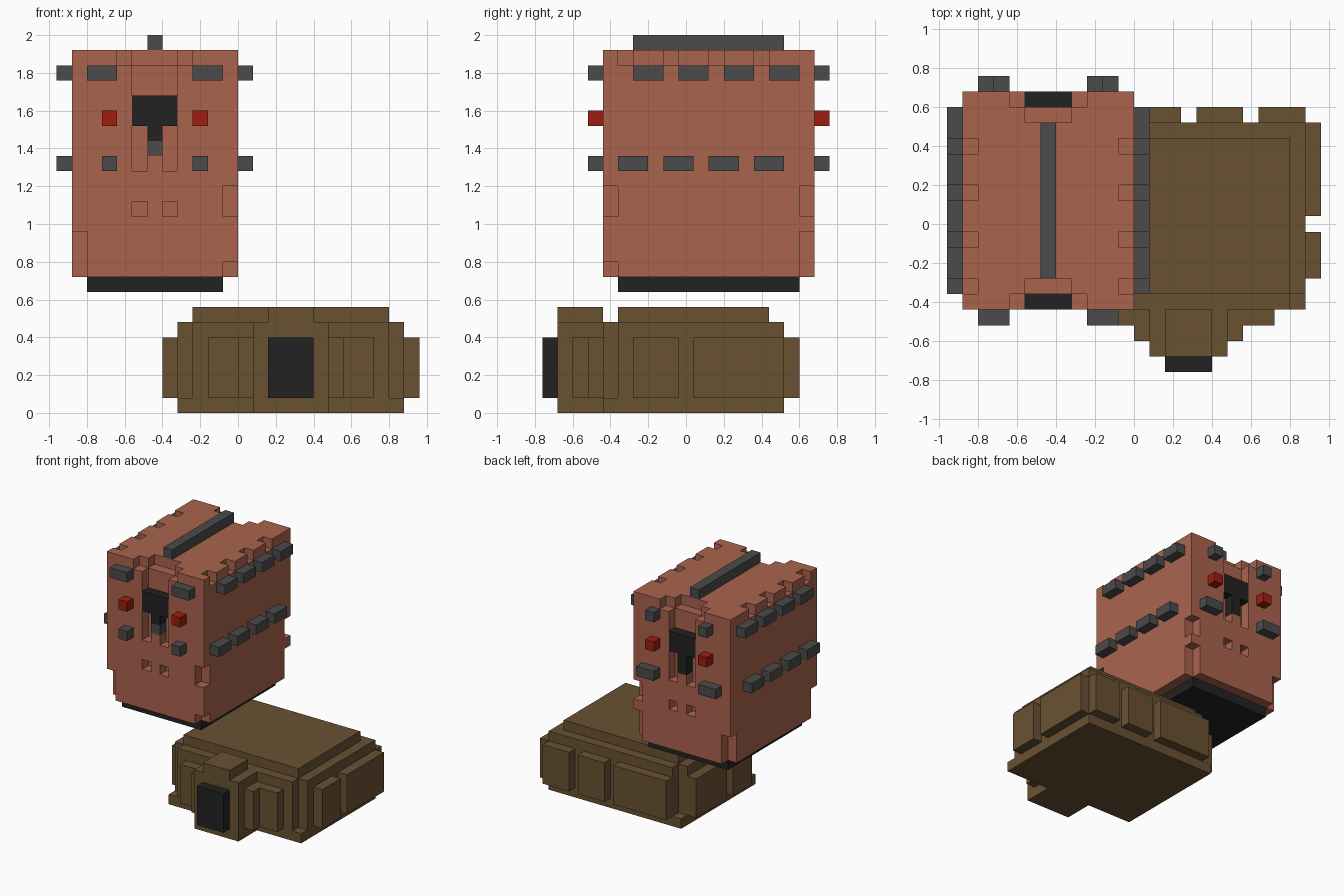
import bpy, bmesh
from mathutils import Vector
from itertools import product

UNIT = 0.08
ORIGIN = Vector((-0.96, -0.76, 0))

cube = bpy.data.objects.get("Cube")
if cube:
    bpy.data.objects.remove(cube, do_unlink=True)


def material(name, rgb):
    m = bpy.data.materials.new(name)
    m.use_nodes = True
    m.diffuse_color = (*rgb, 1)
    m.node_tree.nodes["Principled BSDF"].inputs["Base Color"].default_value = (*rgb, 1)
    return m


CLAY = material("clay_red", (0.40, 0.127, 0.076))
GREY = material("dark_grey", (0.07, 0.07, 0.07))
BLACK = material("near_black", (0.016, 0.016, 0.016))
RED = material("eye_red", (0.34, 0.013, 0.004))
BROWN = material("earth_brown", (0.141, 0.083, 0.032))


def cells(boxes):
    """Unit cells covered by boxes given as (x0, x1, y0, y1, z0, z1)."""
    out = set()
    for x0, x1, y0, y1, z0, z1 in boxes:
        out |= set(product(range(x0, x1), range(y0, y1), range(z0, z1)))
    return out


def blocks(name, mat, solid, cut=()):
    """Outer skin of the solid boxes minus the cut boxes, flat areas merged."""
    filled = cells(solid) - cells(cut)
    bm = bmesh.new()
    verts = {}

    def vert(p):
        if p not in verts:
            verts[p] = bm.verts.new(Vector(p) * UNIT + ORIGIN)
        return verts[p]

    for c in filled:
        for axis, side in product(range(3), (0, 1)):
            n = list(c)
            n[axis] += 2 * side - 1
            if tuple(n) in filled:
                continue
            u, v = (axis + 1) % 3, (axis + 2) % 3
            ring = []
            for du, dv in ((0, 0), (1, 0), (1, 1), (0, 1)):
                p = list(c)
                p[axis] += side
                p[u] += du
                p[v] += dv
                ring.append(vert(tuple(p)))
            bm.faces.new(ring if side else ring[::-1])
    bmesh.ops.dissolve_limit(bm, angle_limit=0.01, verts=bm.verts[:], edges=bm.edges[:])
    mesh = bpy.data.meshes.new(name)
    bm.to_mesh(mesh)
    bm.free()
    mesh.materials.append(mat)
    obj = bpy.data.objects.new(name, mesh)
    bpy.context.collection.objects.link(obj)
    return obj


# Upper body: recesses repeated on front and back
cuts = []
for y, inner in ((4, 5), (17, 16)):
    cuts += [(4, 9, y, y + 1, 23, 24),              # wide notch in the top edge
             (5, 8, inner, inner + 1, 23, 24),
             (5, 8, y, y + 1, 17, 24),              # nose channel
             (5, 6, y, y + 1, 16, 19), (7, 8, y, y + 1, 16, 19),
             (5, 6, y, y + 1, 13, 14), (7, 8, y, y + 1, 13, 14)]
# Notches along both side edges of the top
for x in (1, 11):
    cuts += [(x, x + 1, y, y + 1, 23, 24) for y in range(5, 15, 3)]
# Corner chips
cuts += [(11, 12, 4, 5, 13, 15), (11, 12, 17, 18, 13, 15), (11, 12, 4, 5, 9, 10),
         (11, 12, 17, 18, 9, 12), (1, 2, 4, 5, 9, 12), (1, 2, 17, 18, 9, 12)]
blocks("upper_body", CLAY, [(1, 12, 4, 18, 9, 24)], cuts)
blocks("upper_base_plate", BLACK, [(2, 11, 5, 17, 8, 9)])
blocks("top_ridge", GREY, [(6, 7, 6, 16, 24, 25)])

# Noses
blocks("front_nose", BLACK, [(5, 8, 4, 5, 19, 21), (6, 7, 4, 5, 18, 19)])
blocks("front_nose_tip", GREY, [(6, 7, 4, 5, 17, 18)])
blocks("back_nose", BLACK, [(5, 8, 17, 18, 19, 21), (6, 7, 17, 18, 17, 19)])

# Eyes
for name, y in (("front", 3), ("back", 18)):
    blocks(name + "_eyes", RED, [(x, x + 1, y, y + 1, 19, 20) for x in (3, 9)])

# Side studs in two staggered rows
for name, x in (("right", 0), ("left", 12)):
    blocks(name + "_studs", GREY,
           [(x, x + 1, y - z, y - z + 2, 22 - 6 * z, 23 - 6 * z)
            for y in range(6, 16, 3) for z in (0, 1)])

# Face studs: wide above on the front, wide below on the back
for name, y, wide, narrow in (("front", 3, 22, 16), ("back", 18, 16, 22)):
    blocks(name + "_studs", GREY,
           [(2, 4, y, y + 1, wide, wide + 1), (9, 11, y, y + 1, wide, wide + 1),
            (3, 4, y, y + 1, narrow, narrow + 1), (9, 10, y, y + 1, narrow, narrow + 1)])

# Lower body with chipped corners, raised lid and snout
lower = [(8, 23, 4, 16, 0, 6), (9, 22, 5, 15, 6, 7),
         (13, 18, 1, 4, 0, 6), (14, 17, 1, 4, 6, 7)]
# Raised panels around the walls
lower += [(a, b, 16, 17, 1, 5) for a, b in ((9, 15), (16, 19), (20, 23))]
lower += [(x, x + 1, a, b, 1, 5) for x in (7, 23) for a, b in ((6, 9), (10, 16))]
lower += [(a, b, 3, 4, 1, 5) for a, b in ((10, 13), (18, 21))]
lower += [(x, x + 1, 2, 4, 1, 5) for x in (12, 18)]
chips = [(8, 9, 4, 5, 1, 6), (22, 23, 4, 5, 1, 6), (8, 9, 15, 16, 1, 6)]
chips += [(7, 8, 15, 16, 1, 6)]
blocks("lower_body", BROWN, lower, chips)
blocks("snout_plate", BLACK, [(14, 17, 0, 1, 1, 5)])
